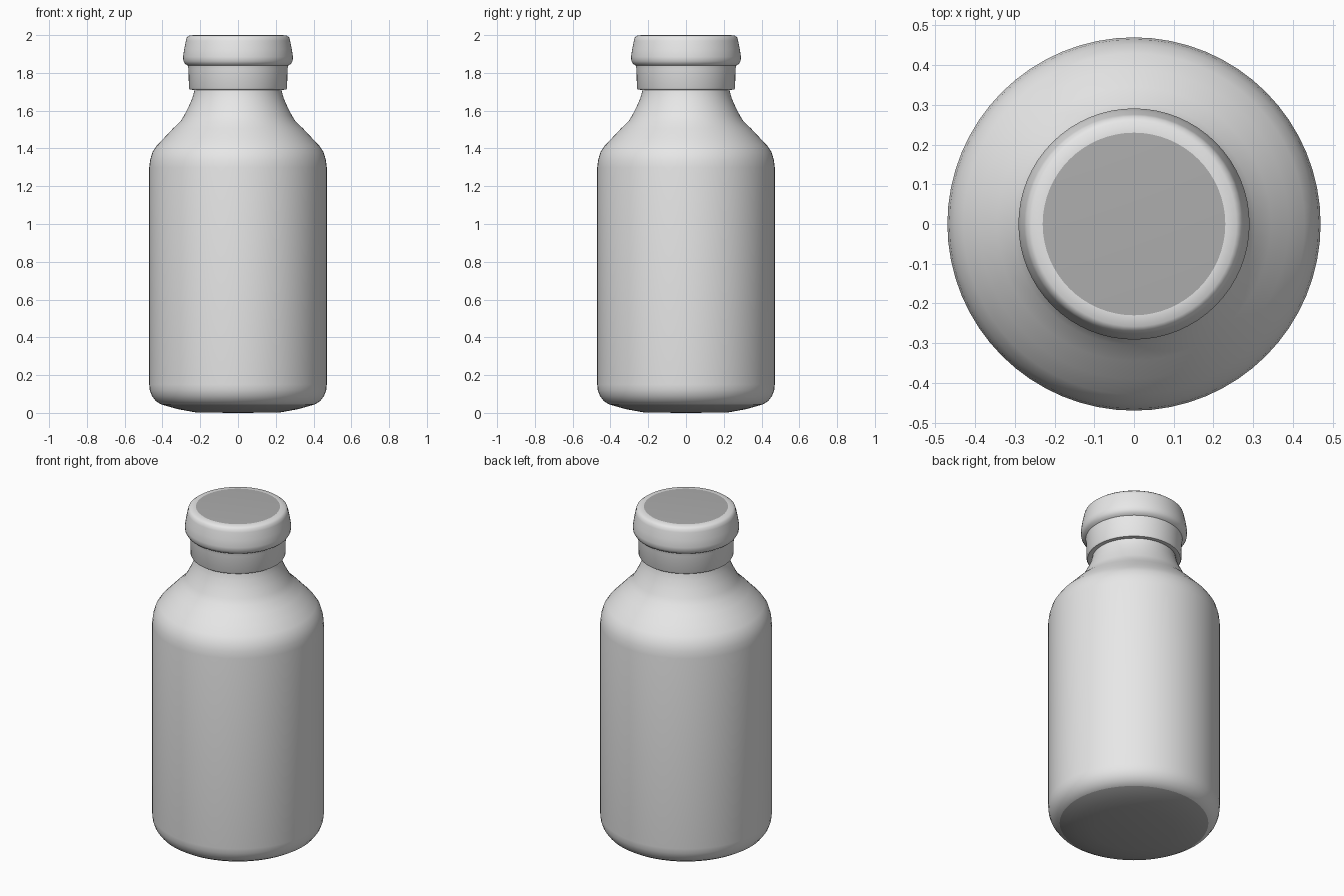
import bpy
import bmesh
from math import radians, tau
from mathutils import Matrix

cube = bpy.data.objects.get("Cube")
if cube:
    bpy.data.objects.remove(cube, do_unlink=True)

SEGMENTS = 64


def make_material(name, value):
    mat = bpy.data.materials.new(name)
    mat.use_nodes = True
    colour = (value, value, value, 1)
    mat.diffuse_color = colour
    mat.node_tree.nodes["Principled BSDF"].inputs["Base Color"].default_value = colour
    return mat


light_grey = make_material("light grey", 0.85)
dark_grey = make_material("dark grey", 0.42)


def lathe(name, profile, is_dark):
    """Spin an (r, z) profile round the z axis; is_dark picks the dark faces."""
    bm = bmesh.new()
    verts = [bm.verts.new((r, 0, z)) for r, z in profile]
    edges = [bm.edges.new(pair) for pair in zip(verts, verts[1:])]
    bmesh.ops.spin(bm, geom=verts + edges, cent=(0, 0, 0), axis=(0, 0, 1),
                   angle=tau, steps=SEGMENTS, use_duplicate=False)
    bmesh.ops.remove_doubles(bm, verts=bm.verts, dist=0.0005)
    bmesh.ops.recalc_face_normals(bm, faces=bm.faces)
    for face in bm.faces:
        centre = face.calc_center_median()
        face.material_index = int(is_dark(centre.xy.length, centre.z))
    mesh = bpy.data.meshes.new(name)
    bm.to_mesh(mesh)
    bm.free()
    mesh.materials.append(light_grey)
    mesh.materials.append(dark_grey)
    obj = bpy.data.objects.new(name, mesh)
    bpy.context.collection.objects.link(obj)
    bpy.ops.object.select_all(action="DESELECT")
    obj.select_set(True)
    bpy.context.view_layer.objects.active = obj
    bpy.ops.object.shade_smooth_by_angle(angle=radians(40))
    return obj


# Bottle: shallow domed base, straight wall, sloping shoulder and neck
lathe("bottle_body", [
    (0, 0), (0.22, 0.002), (0.32, 0.02), (0.407, 0.045),
    (0.435, 0.062), (0.456, 0.09), (0.467, 0.12), (0.47, 0.15),
    (0.47, 1.3), (0.465, 1.34), (0.453, 1.38), (0.43, 1.415),
    (0.39, 1.457), (0.345, 1.505), (0.305, 1.543), (0.285, 1.575),
    (0.262, 1.62), (0.242, 1.665), (0.23, 1.71), (0.228, 1.74), (0, 1.74),
], lambda r, z: z < 0.04)

# Cap: lower collar, bulging upper band and a dark disc on top
lathe("bottle_cap", [
    (0, 1.73), (0.22, 1.72), (0.235, 1.71), (0.255, 1.712), (0.26, 1.722),
    (0.262, 1.82), (0.265, 1.838), (0.279, 1.846), (0.289, 1.862),
    (0.291, 1.885), (0.285, 1.925), (0.276, 1.97), (0.271, 1.988),
    (0.258, 1.998), (0.23, 2.0), (0, 2.0),
], lambda r, z: z > 1.9995)
